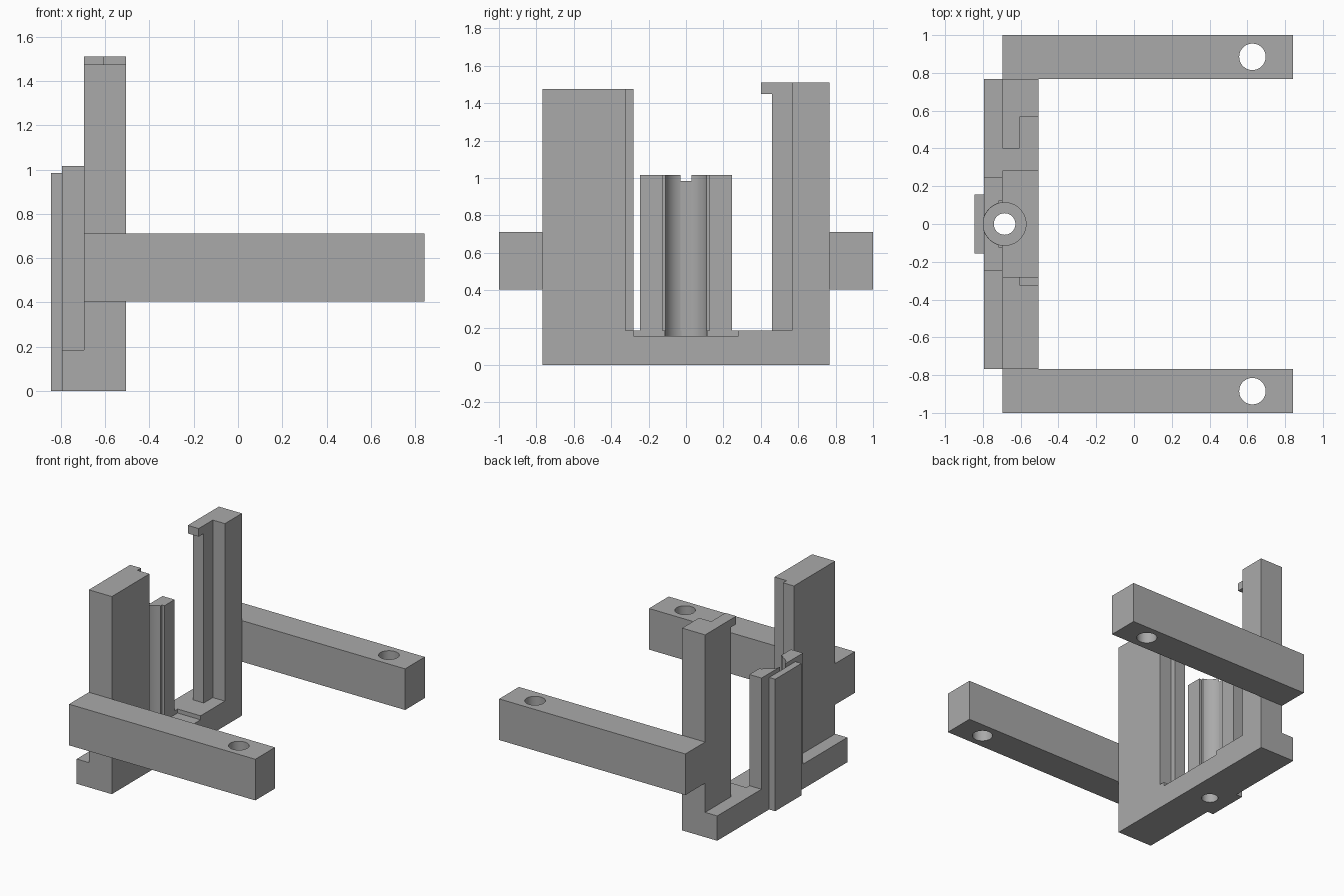
import bpy, bmesh, math

if "Cube" in bpy.data.objects:
    bpy.data.objects.remove(bpy.data.objects["Cube"], do_unlink=True)

grey = bpy.data.materials.new("plain grey")
grey.use_nodes = True
colour = (0.4, 0.4, 0.4, 1)
grey.diffuse_color = colour
grey.node_tree.nodes["Principled BSDF"].inputs["Base Color"].default_value = colour


def prism(name, outline, z0, z1):
    """Extrude a plan outline from z0 up to z1."""
    bm = bmesh.new()
    face = bm.faces.new([bm.verts.new((x, y, z0)) for x, y in outline])
    top = bmesh.ops.extrude_face_region(bm, geom=[face])
    moved = [v for v in top["geom"] if isinstance(v, bmesh.types.BMVert)]
    bmesh.ops.translate(bm, verts=moved, vec=(0, 0, z1 - z0))
    bmesh.ops.recalc_face_normals(bm, faces=bm.faces)
    mesh = bpy.data.meshes.new(name)
    bm.to_mesh(mesh)
    bm.free()
    mesh.materials.append(grey)
    obj = bpy.data.objects.new(name, mesh)
    bpy.context.collection.objects.link(obj)
    return obj


def box(name, x0, x1, y0, y1, z0, z1):
    return prism(name, [(x0, y0), (x1, y0), (x1, y1), (x0, y1)], z0, z1)


def rod(name, x, y, r, z0, z1, n=64):
    ring = [(x + r * math.cos(math.tau * i / n), y + r * math.sin(math.tau * i / n))
            for i in range(n)]
    return prism(name, ring, z0, z1)


def cut(obj, *cutters):
    """Subtract cutters, then round off the shading of curved walls."""
    bpy.ops.object.select_all(action="DESELECT")
    bpy.context.view_layer.objects.active = obj
    obj.select_set(True)
    for cutter in cutters:
        cutter.hide_render = True
        mod = obj.modifiers.new("cut", "BOOLEAN")
        mod.operation = "DIFFERENCE"
        mod.solver = "EXACT"
        mod.object = cutter
        bpy.ops.object.modifier_apply(modifier=mod.name)
        bpy.data.objects.remove(cutter, do_unlink=True)
    bpy.ops.object.shade_smooth_by_angle(angle=math.radians(30))


# Shared planes of the frame
BACK, MID, FRONT = -0.795, -0.695, -0.505
STEP, FLOOR, HALF = -0.605, 0.185, 0.767
AXIS = -0.685

# Base bar with a shallow notch, a round seat and a through hole
base = box("base_bar", BACK, FRONT, -HALF, HALF, 0, FLOOR)
cut(base,
    box("notch_cutter", MID, 0, -0.28, 0.28, 0.155, 0.4),
    rod("seat_cutter", AXIS, 0, 0.113, 0.1, 0.4),
    rod("hole_cutter", AXIS, 0, 0.057, -0.1, 0.3))

# Stepped posts
prism("right_post", [(MID, -HALF), (FRONT, -HALF), (FRONT, -0.323),
                     (STEP, -0.323), (STEP, -0.28), (MID, -0.28)], FLOOR, 1.475)
prism("left_post", [(MID, HALF), (FRONT, HALF), (FRONT, 0.567),
                    (STEP, 0.567), (STEP, 0.46), (MID, 0.46)], FLOOR, 1.51)
box("post_hook", MID, STEP, 0.4, 0.46, 1.45, 1.51)

# Upright plate with a half-round channel
plate = box("channel_plate", BACK, MID, -0.245, 0.245, FLOOR, 1.015)
cut(plate,
    rod("channel_cutter", AXIS, 0, 0.114, 0.1, 1.2),
    box("recess_cutter", -0.715, 0, -0.125, 0.125, 0.1, 1.2))
box("backing_plate", -0.845, BACK, -0.155, 0.155, 0, 0.985)

# Side arms with bolt holes
for side, name in ((1, "left_arm"), (-1, "right_arm")):
    y0, y1 = sorted((side * HALF, side * 1.0))
    arm = box(name, MID, 0.843, y0, y1, 0.403, 0.71)
    cut(arm, rod("bolt_cutter", 0.627, side * 0.885, 0.07, 0.3, 0.8))
